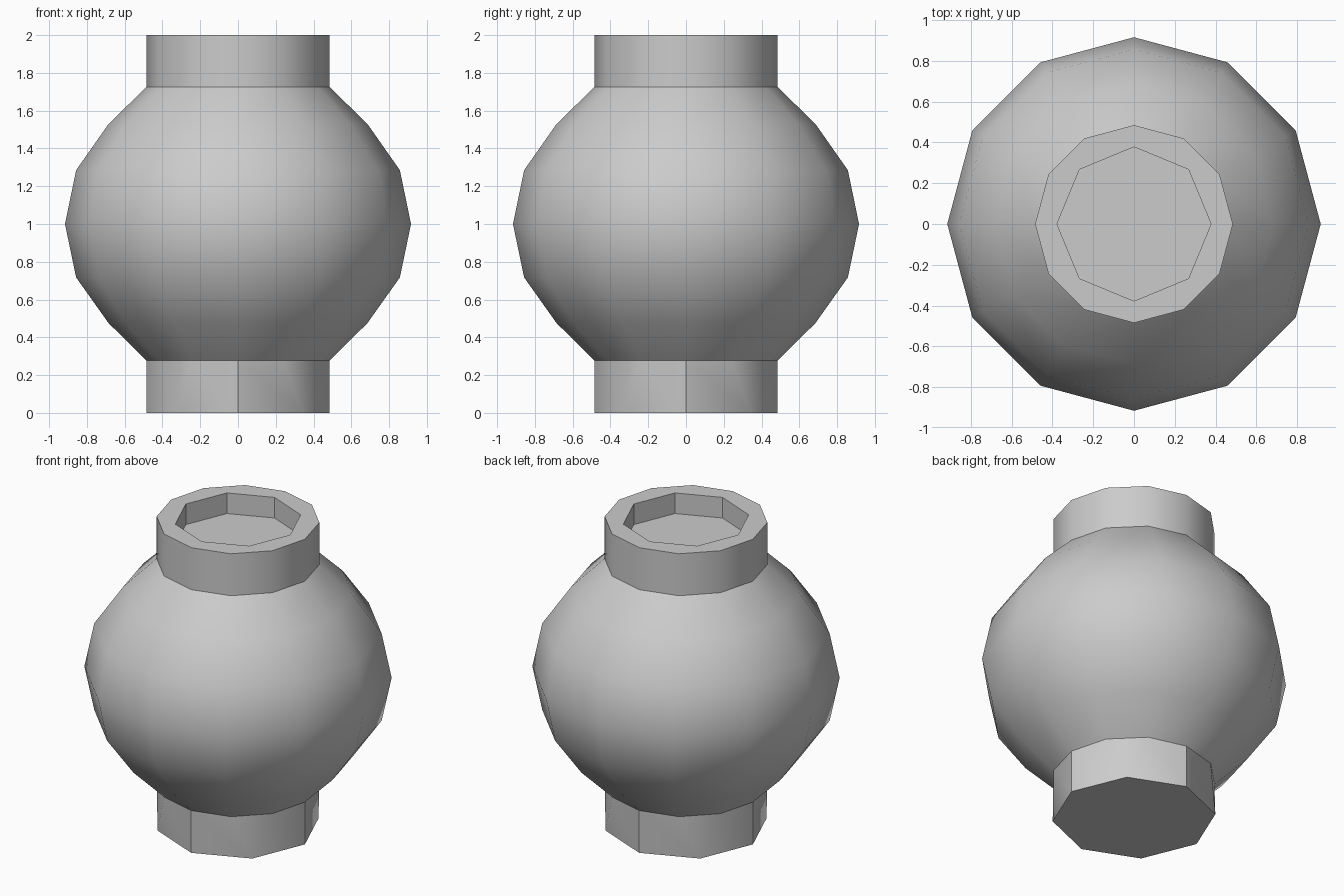
import bpy, bmesh
from math import cos, sin, tau, radians

if "Cube" in bpy.data.objects:
    bpy.data.objects.remove(bpy.data.objects["Cube"])

bm = bmesh.new()

def ring(r, z, n):
    return [bm.verts.new((r * cos(tau * i / n), r * sin(tau * i / n), z)) for i in range(n)]

def bridge(a, b):
    n = len(a)
    for i in range(n):
        j = (i + 1) % n
        bm.faces.new((a[i], a[j], b[j], b[i]))

def reduce_sides(d, o):
    # joins a 12-sided ring to an 8-sided ring, one quarter at a time
    for q in range(4):
        d0, d1, d2, d3 = (d[(3 * q + i) % 12] for i in range(4))
        o0, o1, o2 = (o[(2 * q + i) % 8] for i in range(3))
        bm.faces.new((d0, d1, o1, o0))
        bm.faces.new((d1, d2, o1))
        bm.faces.new((d2, d3, o2, o1))

# 12-sided body and neck, bottom to top
profile = [(0.485, 0.277), (0.685, 0.475), (0.857, 0.717), (0.916, 1.0),
           (0.857, 1.285), (0.685, 1.53), (0.485, 1.725), (0.485, 2.0)]
rings = [ring(r, z, 12) for r, z in profile]
for a, b in zip(rings, rings[1:]):
    bridge(a, b)

# 8-sided foot
foot = ring(0.485, 0, 8)
reduce_sides(rings[0], foot)
bm.faces.new(foot)

# flat rim and 8-sided recess with floor
lip = ring(0.378, 2.0, 8)
floor = ring(0.378, 1.865, 8)
reduce_sides(rings[-1], lip)
bridge(lip, floor)
bm.faces.new(floor)

bmesh.ops.recalc_face_normals(bm, faces=bm.faces[:])
mesh = bpy.data.meshes.new("round_jar")
bm.to_mesh(mesh)
bm.free()
jar = bpy.data.objects.new("round_jar", mesh)
bpy.context.collection.objects.link(jar)

# smooth body, sharp rim and neck joints
bpy.context.view_layer.objects.active = jar
jar.select_set(True)
bpy.ops.object.shade_smooth_by_angle(angle=radians(36))
